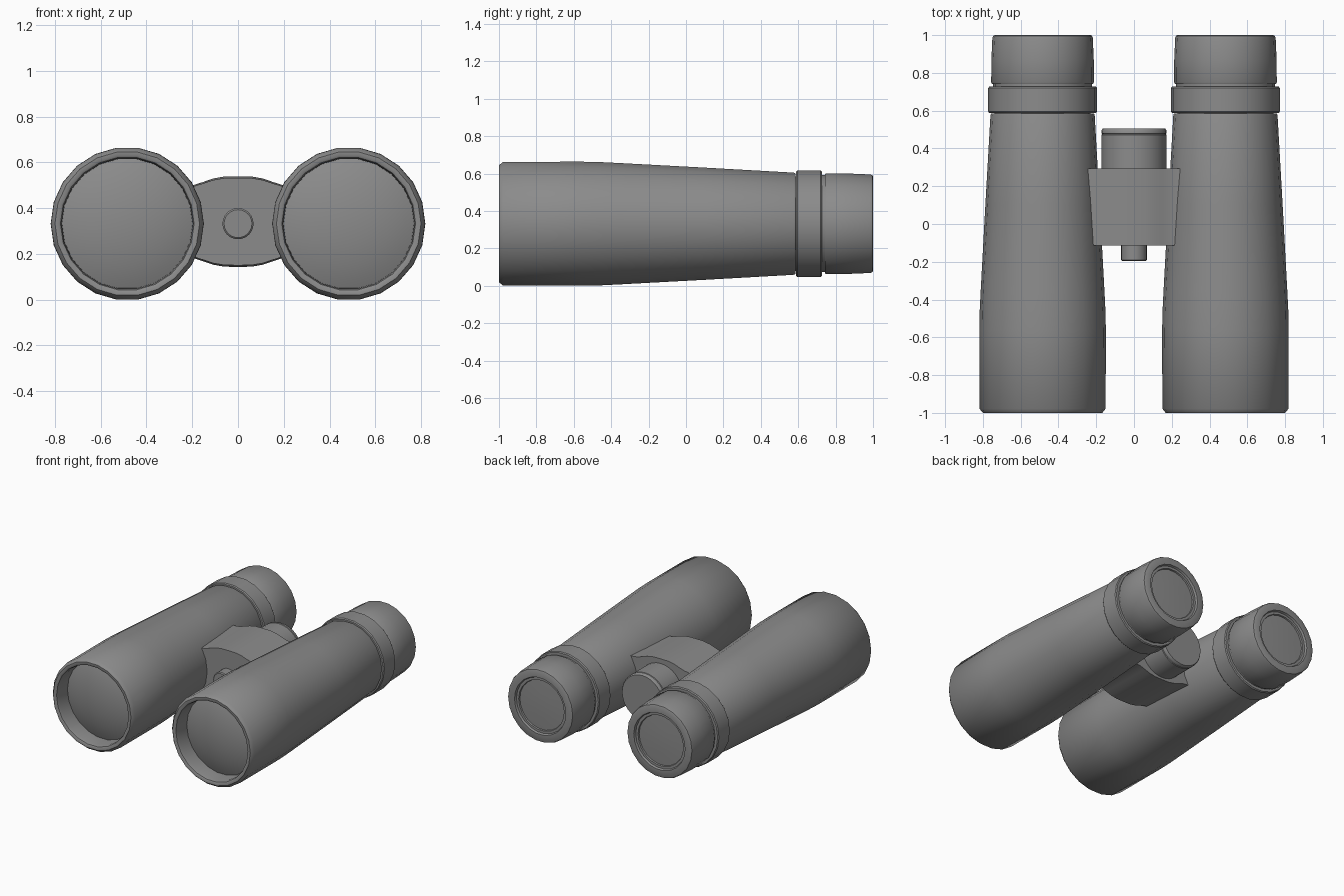
import bpy, bmesh, math

if "Cube" in bpy.data.objects:
    bpy.data.objects.remove(bpy.data.objects["Cube"])

CZ = 0.332   # height of every optical axis
BX = 0.484   # sideways offset of each barrel

# Dark rubber for every part
rubber = bpy.data.materials.new("dark_grey")
rubber.diffuse_color = (0.26, 0.26, 0.26, 1)
rubber.use_nodes = True
rubber.node_tree.nodes["Principled BSDF"].inputs["Base Color"].default_value = rubber.diffuse_color


def finish(name, bm, mirror=False, angle=40):
    bmesh.ops.remove_doubles(bm, verts=bm.verts, dist=1e-5)
    bmesh.ops.recalc_face_normals(bm, faces=bm.faces)
    me = bpy.data.meshes.new(name)
    bm.to_mesh(me)
    bm.free()
    me.materials.append(rubber)
    ob = bpy.data.objects.new(name, me)
    bpy.context.collection.objects.link(ob)
    if mirror:
        m = ob.modifiers.new("Mirror", 'MIRROR')
        m.use_mirror_merge = False
    bpy.ops.object.select_all(action='DESELECT')
    ob.select_set(True)
    bpy.context.view_layer.objects.active = ob
    bpy.ops.object.shade_smooth_by_angle(angle=math.radians(angle))
    return ob


def lathe(name, profile, cx=0.0, sides=22, mirror=False):
    """Spin (radius, y) points around an axis parallel to y."""
    bm = bmesh.new()
    rings = []
    for r, y in profile:
        ring = []
        for i in range(sides):
            a = 2 * math.pi * i / sides
            ring.append(bm.verts.new((cx + r * math.cos(a), y, CZ + r * math.sin(a))))
        rings.append(ring)
    for a, b in zip(rings, rings[1:]):
        for i in range(sides):
            j = (i + 1) % sides
            bm.faces.new((a[i], a[j], b[j], b[i]))
    # close both ends unless the profile already reaches the axis
    for ring, (r, y) in ((rings[0], profile[0]), (rings[-1], profile[-1])):
        if r > 0.001:
            bm.faces.new(ring)
        else:
            bmesh.ops.pointmerge(bm, verts=ring, merge_co=(cx, y, CZ))
    return finish(name, bm, mirror)


# Barrels with a recessed front rim
lathe("barrel", [
    (0.285, -0.87), (0.287, -0.975), (0.292, -0.995), (0.300, -1.0),
    (0.316, -1.0), (0.334, -0.978), (0.335, -0.56),
    (0.333, -0.46), (0.328, -0.36), (0.303, 0.10), (0.276, 0.575),
    (0.272, 0.585), (0.255, 0.585), (0.255, 0.60)], BX, mirror=True)

# Domed front lenses
lathe("objective_lens", [(0, -0.930), (0.09, -0.926), (0.18, -0.912),
                         (0.25, -0.892), (0.286, -0.878)], BX, mirror=True)

# Adjustment rings
lathe("diopter_ring", [(0.24, 0.588), (0.282, 0.588), (0.288, 0.595),
                       (0.288, 0.72), (0.282, 0.727), (0.24, 0.727)], BX, mirror=True)

# Narrow neck in the gap behind the ring
lathe("eyecup_neck", [(0.262, 0.70), (0.262, 0.77)], BX, mirror=True)

# Eyecups with a shallow stepped recess
lathe("eyecup", [
    (0.22, 0.742), (0.268, 0.742), (0.272, 0.75), (0.271, 0.87),
    (0.266, 0.985), (0.262, 0.996), (0.254, 1.0), (0.208, 1.0),
    (0.202, 0.985), (0.184, 0.985), (0.180, 0.970)], BX, mirror=True)

# Eyepiece lenses
lathe("eyepiece_lens", [(0, 0.980), (0.09, 0.979), (0.181, 0.975)], BX, mirror=True)

# Bridge: half outline of the top edge, flaring into the barrels
half = [(0.0, 0.198), (0.06, 0.197), (0.11, 0.188), (0.15, 0.174),
        (0.19, 0.161), (0.23, 0.156), (0.28, 0.156)]
upper = [(-x, z) for x, z in half[:0:-1]] + half
outline = upper + [(x, -z) for x, z in reversed(upper)]
bm = bmesh.new()
ends = [[bm.verts.new((x, y, 0.341 + z * s)) for x, z in outline]
        for y, s in ((-0.115, 0.965), (0.293, 1.0))]
n = len(outline)
for i in range(n):
    j = (i + 1) % n
    bm.faces.new((ends[0][i], ends[0][j], ends[1][j], ends[1][i]))
for e in ends:
    bm.faces.new(e)
finish("bridge", bm)

# Focus wheel with a raised end cap
lathe("focus_wheel", [
    (0.173, 0.28), (0.173, 0.472), (0.168, 0.476), (0.173, 0.480),
    (0.172, 0.495), (0.165, 0.505)], sides=32)

# Hinge pin at the front
lathe("hinge_pin", [(0.068, -0.10), (0.068, -0.190), (0.061, -0.196)], sides=24)
